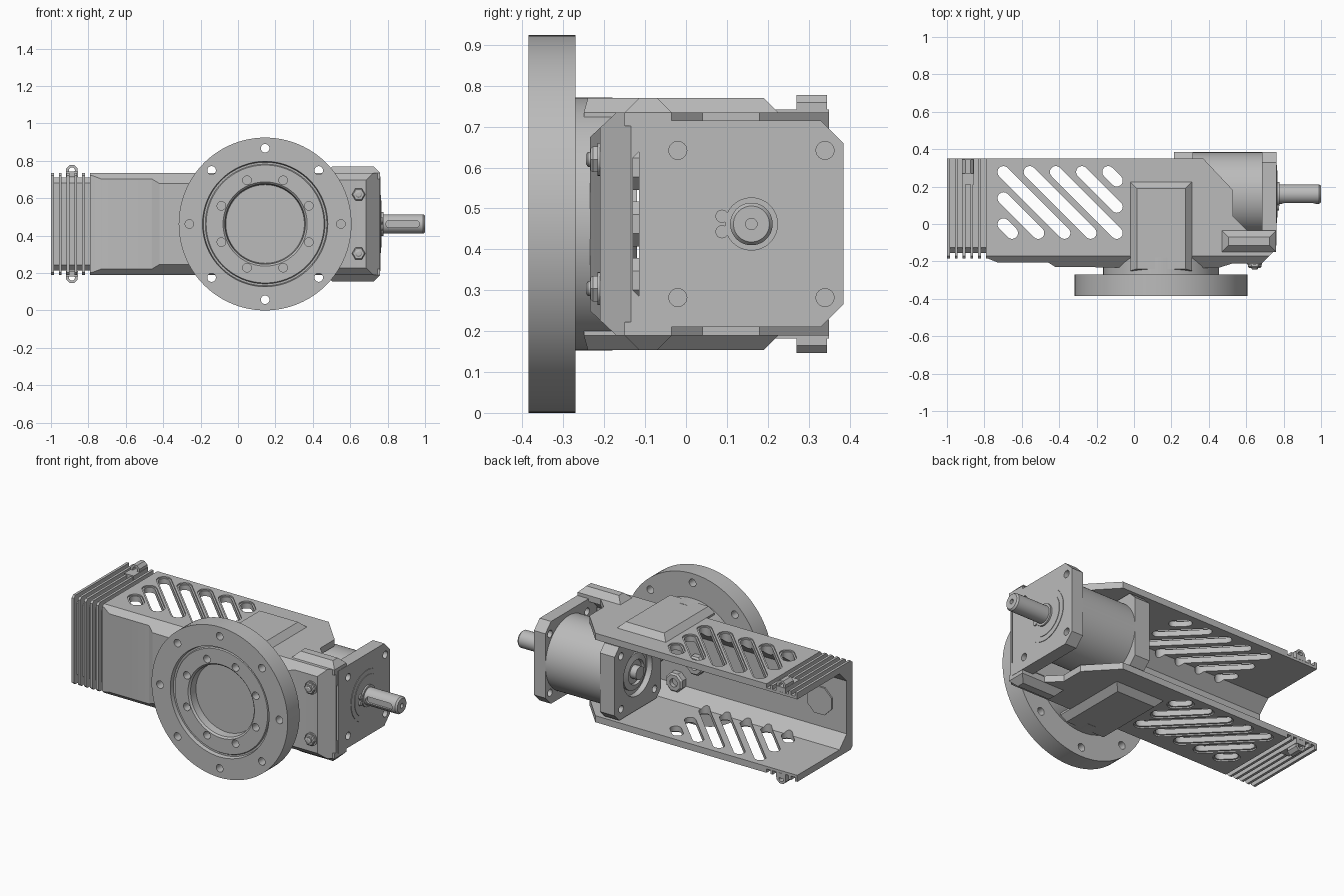
import bpy, bmesh, math
from mathutils import Vector

cube = bpy.data.objects.get("Cube")
if cube:
    bpy.data.objects.remove(cube, do_unlink=True)

MID = 0.462            # height of the symmetry plane
HUB = (0.145, MID)     # flange axis (x, z)
SHAFT = (0.16, MID)    # motor axis (y, z)

grey = bpy.data.materials.new("machined_grey")
grey.use_nodes = True
grey.diffuse_color = (0.5, 0.5, 0.5, 1)
grey.node_tree.nodes["Principled BSDF"].inputs["Base Color"].default_value = (0.5, 0.5, 0.5, 1)


def place(axis, u, v, w):
    """Plane coordinates (u, v) and depth w along the axis."""
    return Vector({'x': (w, u, v), 'y': (u, w, v), 'z': (u, v, w)}[axis])


def loft(bm, loops):
    """Skin a list of matching loops and cap both ends."""
    rings = [[bm.verts.new(p) for p in loop] for loop in loops]
    n = len(rings[0])
    faces = [bm.faces.new(rings[0]), bm.faces.new(rings[-1])]
    for a, b in zip(rings, rings[1:]):
        for i in range(n):
            j = (i + 1) % n
            faces.append(bm.faces.new((a[i], a[j], b[j], b[i])))
    bmesh.ops.recalc_face_normals(bm, faces=faces)


def prism(bm, axis, pts, a, b):
    loft(bm, [[place(axis, u, v, w) for u, v in pts] for w in (a, b)])


def circle(c, r, n=24, turn=0.0):
    return [(c[0] + r * math.cos(math.tau * i / n + turn),
             c[1] + r * math.sin(math.tau * i / n + turn)) for i in range(n)]


def lathe(bm, axis, c, profile, n=64, turn=0.0):
    """Stack of circles (radius, depth) along the axis."""
    loft(bm, [[place(axis, u, v, w) for u, v in circle(c, r, n, turn)] for r, w in profile])


def rect(u0, u1, v0, v1, c=0.0):
    """Rectangle with corners cut by c."""
    if c == 0:
        return [(u0, v0), (u1, v0), (u1, v1), (u0, v1)]
    return [(u0 + c, v0), (u1 - c, v0), (u1, v0 + c), (u1, v1 - c),
            (u1 - c, v1), (u0 + c, v1), (u0, v1 - c), (u0, v0 + c)]


def capsule(p, q, r, n=8):
    """Outline of a slot from p to q."""
    a = math.atan2(q[1] - p[1], q[0] - p[0])
    out = []
    for c, start in ((q, a - math.pi / 2), (p, a + math.pi / 2)):
        out += [(c[0] + r * math.cos(start + math.pi * i / n),
                 c[1] + r * math.sin(start + math.pi * i / n)) for i in range(n + 1)]
    return out


def finish(bm, name):
    me = bpy.data.meshes.new(name)
    bm.to_mesh(me)
    bm.free()
    ob = bpy.data.objects.new(name, me)
    bpy.context.collection.objects.link(ob)
    me.materials.append(grey)
    return ob


def part(name, fn, *args, **kw):
    bm = bmesh.new()
    fn(bm, *args, **kw)
    return finish(bm, name)


def boolean(ob, bm, op='DIFFERENCE'):
    """Apply a boolean with the solids in bm, then drop the cutter."""
    cutter = finish(bm, "cutter")
    cutter.hide_render = True
    mod = ob.modifiers.new("cut", 'BOOLEAN')
    mod.object, mod.operation, mod.solver = cutter, op, 'EXACT'
    bpy.context.view_layer.objects.active = ob
    bpy.ops.object.modifier_apply(modifier=mod.name)
    bpy.data.objects.remove(cutter, do_unlink=True)


# Housing: plan outline limited by a section with chamfered front corners
plan = [(-1, .35), (-1, -.185), (-.78, -.185), (-.73, -.205), (-.46, -.205), (-.42, -.23),
        (.45, -.235), (.53, -.21), (.685, -.21), (.76, -.135), (.76, -.04), (.61, -.04),
        (.53, .04), (.53, .18), (.37, .35)]
housing = part("housing", prism, 'z', plan, .189, .735)
bm = bmesh.new()
prism(bm, 'x', [(.6, .189), (-.17, .189), (-.25, .264), (-.25, .66), (-.17, .735), (.6, .735)], -2, 2)
boolean(housing, bm, 'INTERSECT')
bm = bmesh.new()
prism(bm, 'x', [(.6, .229), (-.06, .229), (-.13, .3), (-.13, .624), (-.06, .695), (.6, .695)], -2, 2)
boolean(housing, bm)

# Cooling grooves around the rear end
bm = bmesh.new()
for i in range(5):
    x = -.984 + i * .0415
    prism(bm, 'x', [(.5, .95), (-.5, .95), (-.5, 0), (.5, 0), (.5, .213), (-.125, .213),
                    (-.155, .243), (-.155, .681), (-.125, .711), (.5, .711)], x, x + .026)
boolean(housing, bm)

# Diagonal ventilation slots with a countersunk rim
slots = [(-.74, .04, .13), (-.74, .18, .27), (-.74, .32, .41), (-.6, .32, .41),
         (-.46, .32, .41), (-.32, .32, .27), (-.18, .32, .13)]
for r, spans in ((.032, [(0, 1)]), (.042, [(.727, 1), (0, .197)])):
    bm = bmesh.new()
    for x, y, size in slots:
        line = capsule((x + .042, y - .042), (x + size - .042, y - size + .042), r)
        for a, b in spans:
            prism(bm, 'z', line, a, b)
    boolean(housing, bm)

# Raised pads and clamp blocks, above and below
for side, s in (("upper", 1), ("lower", -1)):
    def pad(bm, x0, x1, y0, y1, c, front):
        full, top = rect(x0, x1, y0, y1), rect(x0 + c, x1 - c, y0 + front, y1 - c)
        loft(bm, [[Vector((x, y, MID + s * h)) for x, y in loop]
                  for h, loop in ((.24, full), (.273, full), (.308, top))])
    part(side + "_side_pad", pad, -.02, .31, -.25, .225, .035, .01)
    part(side + "_clamp_block", pad, .47, .76, -.15, -.035, .035, .035)
    # Cable lug
    part(side + "_lug_base", prism, 'z', rect(-.92, -.855, .21, .35), MID + s * .25, MID + s * .28)
    lug = part(side + "_lug", prism, 'y', circle((-.888, MID + s * .285), .033, 8, math.pi / 8), .27, .345)
    bm = bmesh.new()
    prism(bm, 'y', circle((-.888, MID + s * .287), .016, 16), .2, .4)
    boolean(lug, bm)
    # Clamp bolt on the front
    spot = (.645, MID + s * .158)
    part(side + "_clamp_washer", lathe, 'y', spot, [(.04, -.19), (.04, -.217)], 32)
    part(side + "_clamp_nut", lathe, 'y', spot, [(.036, -.21), (.036, -.228), (.03, -.234)], 6)
    part(side + "_clamp_stud", lathe, 'y', spot, [(.018, -.22), (.018, -.24), (.012, -.244)], 24)

# Output flange
flange = part("output_flange", lathe, 'y', HUB,
              [(.3, -.19), (.31, -.28), (.31, -.27), (.462, -.27), (.462, -.385), (.335, -.385),
               (.33, -.362), (.32, -.362), (.315, -.37), (.225, -.37), (.215, -.36), (.21, -.315)][2:], 96)
bm = bmesh.new()
for i in range(8):
    a = i * math.pi / 4
    for r, turn, y0, y1 in ((.405, 0, -.5, -.2), (.253, math.pi / 8, -.5, -.32)):
        c = (HUB[0] + r * math.cos(a + turn), HUB[1] + r * math.sin(a + turn))
        prism(bm, 'y', circle(c, .023), y0, y1)
boolean(flange, bm)
hub = part("flange_hub", lathe, 'y', HUB, [(.31, -.18), (.31, -.285), (.212, -.285), (.212, -.315)])
bm = bmesh.new()
prism(bm, 'y', rect(.043, .247, .36, .564, .02), -.5, -.24)
for i in range(4):
    a = i * math.pi / 2
    prism(bm, 'y', circle((HUB[0] + .138 * math.cos(a), HUB[1] + .138 * math.sin(a)), .023), -.5, -.28)
boolean(hub, bm)

# Bolt bosses on the inner wall
for i in range(4):
    a = i * math.pi / 2
    c = (HUB[0] + .138 * math.cos(a), HUB[1] + .138 * math.sin(a))
    boss = part("inner_boss_%d" % (i + 1), lathe, 'y', c, [(.06, -.15), (.06, -.095), (.05, -.085)], 8, math.pi / 8)
    bm = bmesh.new()
    prism(bm, 'y', circle(c, .025), -.11, 0)
    boolean(boss, bm)
part("inner_cable_boss", lathe, 'y', (-.82, MID), [(.09, -.15), (.09, -.12)], 8, math.pi / 8)

# Motor end plates with mounting holes
holes = [(y, MID + s * .18) for y in (-.02, .34) for s in (-1, 1)]
front_plate = part("motor_front_plate", prism, 'x',
                   [(-.115, .21), (.33, .21), (.385, .265), (.385, .66), (.33, .715), (-.115, .715)], .685, .762)
bm = bmesh.new()
for c in holes:
    prism(bm, 'x', circle(c, .022), .5, .9)
boolean(front_plate, bm)
rear_plate = part("motor_rear_plate", prism, 'x', rect(-.065, .385, .237, .687, .045), .215, .315)
bm = bmesh.new()
prism(bm, 'x', circle(SHAFT, .14, 48), .1, .25)
for y, z in holes:
    prism(bm, 'x', circle((SHAFT[0] + (y - SHAFT[0]) * .9, MID + (z - MID) * .9), .022), .1, .27)
boolean(rear_plate, bm)

# Motor body, bearing rings and shaft
part("motor_body", lathe, 'x', SHAFT, [(.224, .3), (.224, .69)], 96)
part("rear_bearing", lathe, 'x', SHAFT, [(.11, .26), (.11, .235), (.075, .225), (.07, .24), (.04, .24), (.04, .2)])
part("front_boss", lathe, 'x', SHAFT, [(.155, .75), (.155, .765), (.125, .765), (.125, .768)])
part("snap_ring", lathe, 'x', SHAFT, [(.065, .76), (.065, .778)], 48)
for s in (-1, 1):
    part("snap_ring_ear", prism, 'x', circle((.088, MID + s * .019), .016), .76, .776)
shaft = part("output_shaft", lathe, 'x', SHAFT, [(.052, .74), (.052, .99), (.044, 1.0)], 48)
bm = bmesh.new()
prism(bm, 'y', capsule((.81, MID), (.95, MID), .02), 0, .125)
prism(bm, 'x', circle(SHAFT, .014), .97, 1.1)
boolean(shaft, bm)

# Smooth round faces, keep machined edges crisp
for ob in bpy.context.scene.objects:
    if ob.type == 'MESH':
        bpy.ops.object.select_all(action='DESELECT')
        ob.select_set(True)
        bpy.context.view_layer.objects.active = ob
        bpy.ops.object.shade_smooth_by_angle(angle=math.radians(25))
